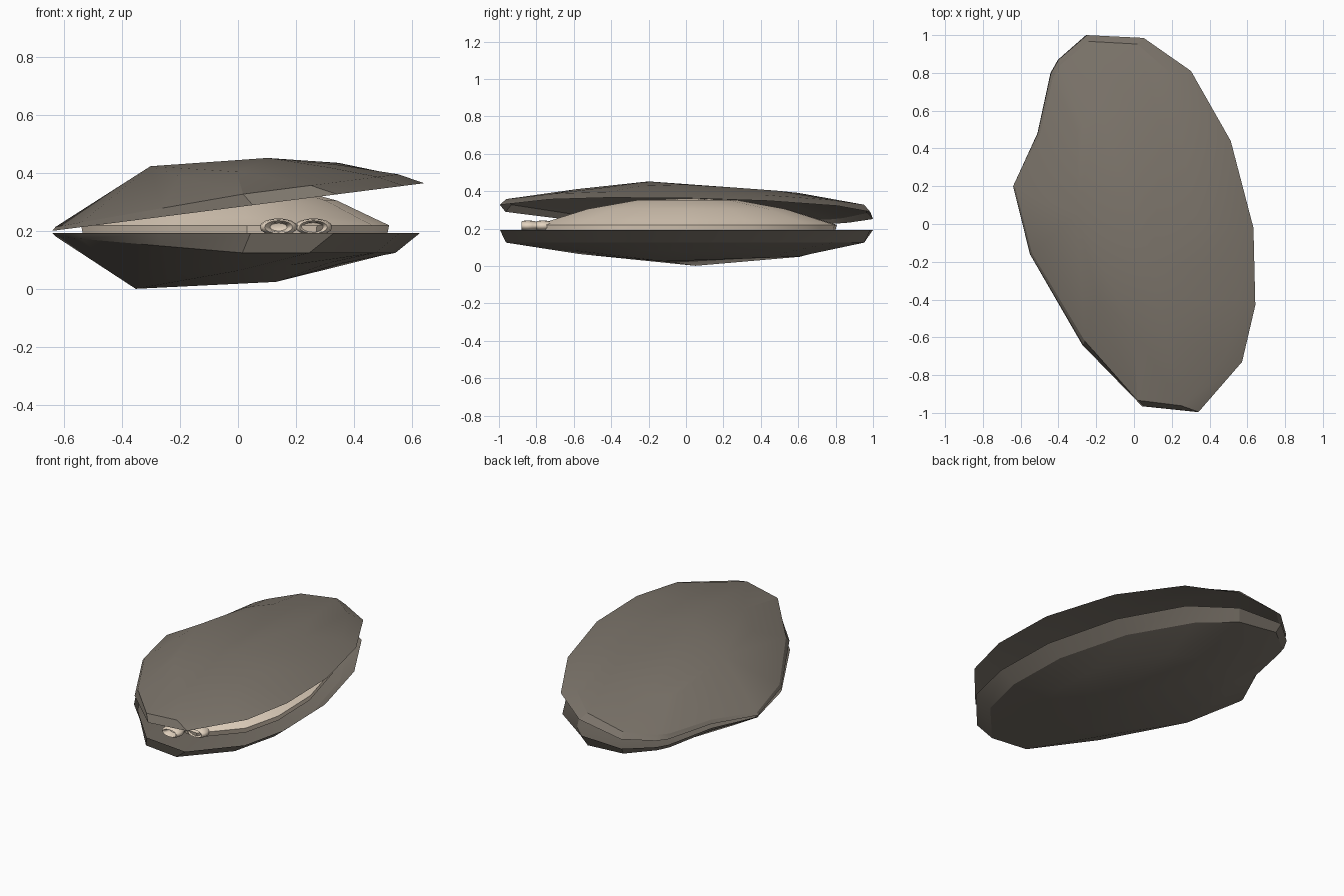
import bpy, bmesh, math
from mathutils import Matrix, Vector

if "Cube" in bpy.data.objects:
    bpy.data.objects.remove(bpy.data.objects["Cube"])

RIM = 0.193
OUTLINE = [(-.25, 1.0), (.05, .985), (.30, .81), (.51, .44), (.63, -.02), (.64, -.43),
           (.57, -.73), (.34, -.995), (.05, -.965), (-.27, -.64), (-.55, -.16),
           (-.64, .20), (-.51, .48), (-.44, .80), (-.40, .87)]


def material(name, rgb):
    m = bpy.data.materials.new(name)
    m.diffuse_color = (*rgb, 1)
    m.use_nodes = True
    m.node_tree.nodes["Principled BSDF"].inputs["Base Color"].default_value = m.diffuse_color
    return m


SHELL = material("shell_grey", (.20, .175, .145))
FLESH = material("flesh_cream", (.78, .66, .53))


def finish(name, bm, mat, angle, recalc=True):
    bmesh.ops.remove_doubles(bm, verts=bm.verts, dist=1e-4)
    if recalc:
        bmesh.ops.recalc_face_normals(bm, faces=bm.faces)
    me = bpy.data.meshes.new(name)
    bm.to_mesh(me)
    bm.free()
    ob = bpy.data.objects.new(name, me)
    bpy.context.collection.objects.link(ob)
    me.materials.append(mat)
    bpy.ops.object.select_all(action='DESELECT')
    ob.select_set(True)
    bpy.context.view_layer.objects.active = ob
    bpy.ops.object.shade_smooth_by_angle(angle=math.radians(angle))
    return ob


def loft(bm, rings, up):
    rows = [[bm.verts.new(p) for p in r] for r in rings]
    n = len(rows[0])
    for a, b in zip(rows, rows[1:]):
        for i in range(n):
            j = (i + 1) % n
            q = [a[i], b[i], b[j], a[j]] if up else [a[i], a[j], b[j], b[i]]
            bm.faces.new(q)


def clamp(v):
    return min(1, max(0, v))


def valve_rings(sign, lip_depth, crown_a, crown_b):
    # rim, bevelled lip, broad shoulder, then a ridge between two crown points
    rim, lip, mid, top = [], [], [], []
    for x, y in OUTLINE:
        crown = crown_a if x < -.1 else crown_b
        crown = (crown[0], crown[1], sign * crown[2])
        shift = .012 if x < 0 else -.085 * clamp((x + .05) / .3)
        depth = .012 + (lip_depth - .012) * clamp((x + .64) / .64)
        rim.append((x, y, 0))
        lip.append((x + shift, y * .967, sign * depth))
        mx, my = -.05 + (x + .05) * .6, .02 + (y - .02) * .6
        h = .150 - .10 * max(0, mx) - .035 * max(0, -my) - .01 * max(0, my)
        if sign > 0:
            h = h * .94 - .045 * max(0, my)
        mid.append(crown if x < -.5 else (mx, my, sign * h))
        top.append(crown)
    return rim, lip, mid, top


# Two shell halves, the upper one swung open about the left hinge
for name, sign, tilt, depth, ca, cb in (
        ("lower_shell", -1, 0, .068, (-.35, .05, .192), (.14, -.12, .168)),
        ("upper_shell", 1, -7.3, .042, (-.28, .05, .178), (.12, -.2, .155))):
    bm = bmesh.new()
    loft(bm, valve_rings(sign, depth, ca, cb), sign < 0)
    bmesh.ops.reverse_faces(bm, faces=bm.faces)
    hinge = Vector((-.64, 0, 0))
    m = (Matrix.Translation(hinge + Vector((0, 0, RIM + (.008 if sign > 0 else 0))))
         @ Matrix.Rotation(math.radians(tilt), 4, 'Y')
         @ Matrix.Diagonal((1.01 if sign > 0 else .99, 1, 1, 1)) @ Matrix.Translation(-hinge))
    bmesh.ops.transform(bm, matrix=m, verts=bm.verts)
    finish(name, bm, SHELL, 22 if sign < 0 else 17, recalc=False)

# Soft body filling the gap, with a short straight edge and a low dome
bm = bmesh.new()
body = []
for scale, z in ((0, .07), (.5, .085), (.82, .188), (.83, .22), (.74, .247), (.55, .305), (.28, .352), (0, .362)):
    body.append([(-.01 + x * scale, .01 + (y - .01) * scale * .97, z) for x, y in OUTLINE])
loft(bm, body, True)
finish("soft_body", bm, FLESH, 30)


# Siphons: flattened tubes with a rounded lip and a recessed mouth
def siphon(name, x, y, rx, rz, z, length):
    prof = [(.0, .05), (.45, .045), (.58, .012), (.74, 0), (.92, .012), (1, .035),
            (.92, .06), (.8, .075), (.85, length), (0, length)]
    bm = bmesh.new()
    n = 16
    rings = [[(x + rx * r * math.cos(i * math.tau / n), y + d,
               z + rz * r * math.sin(i * math.tau / n)) for i in range(n)] for r, d in prof]
    loft(bm, rings, True)
    finish(name, bm, FLESH, 50)


siphon("siphon_inner", .14, -.88, .065, .03, .214, .26)
siphon("siphon_outer", .26, -.80, .065, .03, .214, .2)
